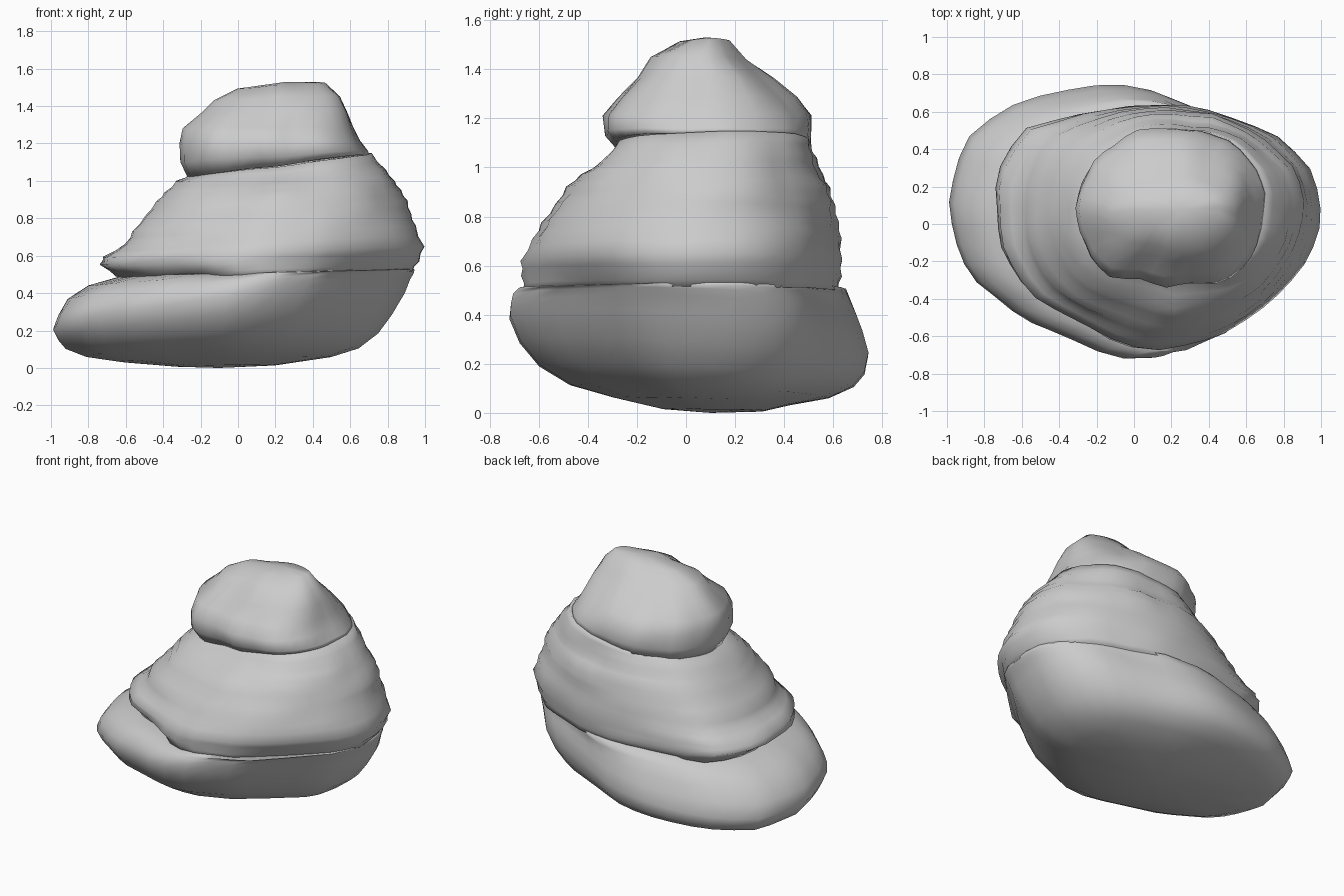
import bpy, bmesh, math
from mathutils import Vector, noise

if "Cube" in bpy.data.objects:
    bpy.data.objects.remove(bpy.data.objects["Cube"])

N = 40


def outline(pts):
    """Resample a closed plan outline at N angles, normalised to its bounding box."""
    xs, ys = [p[0] for p in pts], [p[1] for p in pts]
    cx, cy = (min(xs) + max(xs)) / 2, (min(ys) + max(ys)) / 2
    hx, hy = (max(xs) - min(xs)) / 2, (max(ys) - min(ys)) / 2
    q = [((x - cx) / hx, (y - cy) / hy) for x, y in pts]
    res = []
    for i in range(N):
        a = 2 * math.pi * i / N
        dx, dy = math.cos(a), math.sin(a)
        best = 0
        for (x0, y0), (x1, y1) in zip(q, q[1:] + q[:1]):
            ex, ey = x1 - x0, y1 - y0
            den = dx * ey - dy * ex
            if abs(den) < 1e-9:
                continue
            r = (x0 * ey - y0 * ex) / den
            s = (x0 * dy - y0 * dx) / den
            if r > 0 and -1e-6 <= s <= 1 + 1e-6:
                best = max(best, r)
        res.append((dx * best, dy * best))
    return res


def rippled(rings, depth):
    """Insert a slightly pinched ring between each pair to make worn strata."""
    out = [rings[0]]
    for a, b in zip(rings, rings[1:]):
        m = [(p + q) / 2 for p, q in zip(a, b)]
        for k, s in enumerate((1, -1, 1, -1)):
            m[k] += s * depth
        out += [m, b]
    return out


def rock(name, rings, low, high, bottom, top, rough):
    """Loft tilted rings: xmin, xmax, ymin, ymax, z left, z right, z tilt front to back."""
    bm = bmesh.new()
    loops = []
    for k, (x0, x1, y0, y1, zl, zr, dz) in enumerate(rings):
        t = (k / (len(rings) - 1)) ** 0.8
        loop = []
        for (ax, ay), (bx, by) in zip(low, high):
            u, v = ax + (bx - ax) * t, ay + (by - ay) * t
            p = Vector(((x0 + x1) / 2 + u * (x1 - x0) / 2,
                        (y0 + y1) / 2 + v * (y1 - y0) / 2,
                        (zl + zr) / 2 + u * (zr - zl) / 2 + v * dz / 2))
            d = noise.noise(p * 5) * rough
            p += Vector((u * d, v * d, d * 0.5))
            p.z = max(p.z, 0.0)
            loop.append(bm.verts.new(p))
        loops.append(loop)
    for a, b in zip(loops, loops[1:]):
        for i in range(N):
            j = (i + 1) % N
            bm.faces.new((a[i], a[j], b[j], b[i]))
    lo, hi = bm.verts.new(bottom), bm.verts.new(top)
    for i in range(N):
        j = (i + 1) % N
        bm.faces.new((loops[0][j], loops[0][i], lo))
        bm.faces.new((loops[-1][i], loops[-1][j], hi))
    bmesh.ops.recalc_face_normals(bm, faces=bm.faces)
    me = bpy.data.meshes.new(name)
    bm.to_mesh(me)
    bm.free()
    me.shade_smooth()
    ob = bpy.data.objects.new(name, me)
    bpy.context.collection.objects.link(ob)
    return ob


# Plan outlines of the three layers
base_plan = outline([(-1, .1), (-.93, .37), (-.87, .5), (-.58, .67), (-.24, .74), (.07, .74),
                     (.35, .63), (.76, .48), (.92, .3), (.95, .1), (.9, -.17), (.62, -.42),
                     (.39, -.61), (.08, -.73), (-.08, -.71), (-.3, -.62), (-.58, -.51),
                     (-.85, -.3), (-.93, -.17)])
mid_plan = outline([(-.74, .2), (-.71, .38), (-.59, .53), (-.4, .58), (.1, .65), (.35, .63),
                    (.76, .48), (.92, .35), (.99, .15), (.99, -.02), (.93, -.17), (.62, -.42),
                    (.38, -.6), (.07, -.69), (-.1, -.64), (-.3, -.47), (-.57, -.35), (-.71, -.1)])
top_plan = outline([(-.31, .1), (-.29, .2), (-.2, .37), (0, .5), (.17, .52), (.35, .5),
                    (.52, .43), (.65, .3), (.7, .17), (.68, -.08), (.6, -.22), (.48, -.31),
                    (.2, -.34), (.05, -.29), (-.1, -.28), (-.22, -.2), (-.29, -.05)])

# Wide tilted base stone
rock("base_stone", [
    (-.35, .20, -.10, .32, .01, .015, -.01),
    (-.64, .50, -.30, .42, .035, .06, -.03),
    (-.82, .65, -.48, .58, .065, .11, -.05),
    (-.93, .75, -.61, .68, .11, .19, -.08),
    (-.97, .82, -.69, .725, .16, .29, -.12),
    (-1.0, .89, -.735, .74, .22, .41, -.14),
    (-.97, .92, -.73, .715, .29, .48, -.10),
    (-.91, .94, -.72, .69, .37, .51, -.07),
    (-.80, .945, -.70, .665, .44, .525, -.03),
    (-.62, .94, -.69, .65, .49, .53, 0)],
    base_plan, base_plan, (-.1, .1, 0), (.1, 0, .53), .01)

# Rippled middle stone
rock("middle_stone", rippled([
    (-.64, .93, -.68, .63, .48, .515, .0),
    (-.745, .97, -.69, .645, .55, .57, .0),
    (-.73, 1.0, -.69, .645, .59, .65, .0),
    (-.62, .95, -.64, .635, .66, .76, .0),
    (-.58, .92, -.60, .625, .73, .82, .0),
    (-.50, .90, -.54, .615, .81, .89, .0),
    (-.44, .87, -.49, .595, .89, .95, .0),
    (-.40, .84, -.43, .56, .94, 1.0, .0),
    (-.34, .80, -.35, .535, 1.0, 1.06, .02),
    (-.27, .72, -.29, .515, 1.03, 1.15, .02)], .008),
    mid_plan, top_plan, (.1, 0, .5), (.2, .1, 1.09), .014)

# Ridged cap stone
rock("top_stone", [
    (-.275, .71, -.30, .51, 1.015, 1.145, -.01),
    (-.31, .70, -.34, .515, 1.10, 1.165, .0),
    (-.31, .655, -.34, .51, 1.20, 1.22, .0),
    (-.295, .625, -.28, .45, 1.28, 1.29, .0),
    (-.20, .59, -.20, .36, 1.36, 1.37, .0),
    (-.12, .54, -.14, .25, 1.43, 1.45, -.01),
    (-.01, .46, -.02, .18, 1.495, 1.525, .0)],
    top_plan, top_plan, (.2, .1, 1.08), (.26, .08, 1.53), .02)
